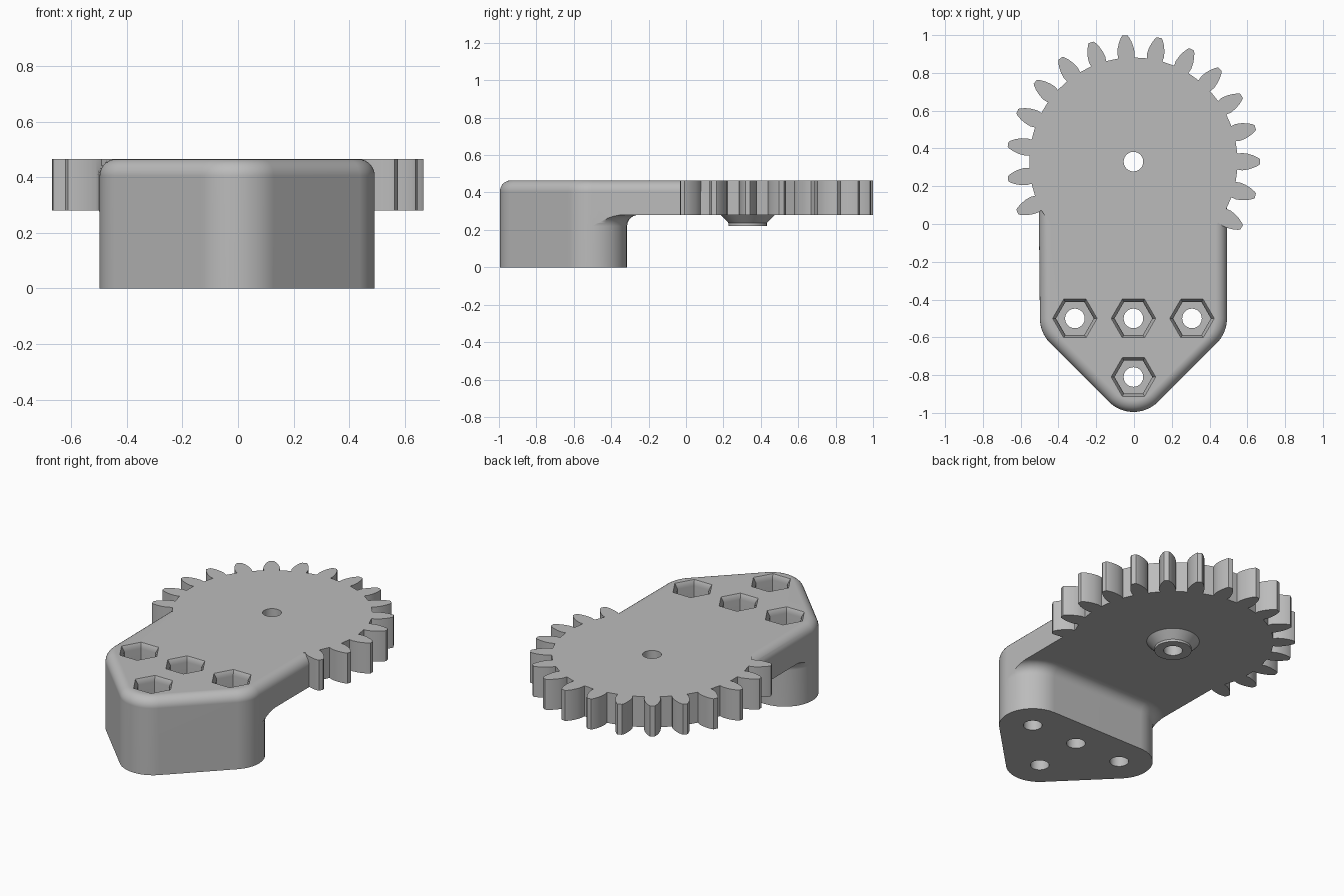
import bpy
import bmesh
from math import sin, cos, pi, radians
from mathutils import Vector

if "Cube" in bpy.data.objects:
    bpy.data.objects.remove(bpy.data.objects["Cube"], do_unlink=True)

TOP, UNDER = 0.465, 0.28           # arm and gear heights
MID_X, GEAR_Y = -0.003, 0.33
CORNER = 0.185                     # corner radius around each bolt
BOLT_X, BOLT_Y, NOSE_Y = 0.31, -0.5, -0.81

grey = bpy.data.materials.new("Matte grey")
grey.use_nodes = True
grey.diffuse_color = (0.5, 0.5, 0.5, 1)
grey.node_tree.nodes["Principled BSDF"].inputs["Base Color"].default_value = (0.5, 0.5, 0.5, 1)


def loft(name, rings):
    """Closed solid through (z, outline) rings that share a point count."""
    bm = bmesh.new()
    loops = [[bm.verts.new((x, y, z)) for x, y in outline] for z, outline in rings]
    count = len(loops[0])
    for low, high in zip(loops, loops[1:]):
        for i in range(count):
            j = (i + 1) % count
            bm.faces.new((low[i], low[j], high[j], high[i]))
    bm.faces.new(loops[0][::-1])
    bm.faces.new(loops[-1])
    bmesh.ops.recalc_face_normals(bm, faces=bm.faces)
    mesh = bpy.data.meshes.new(name)
    bm.to_mesh(mesh)
    bm.free()
    obj = bpy.data.objects.new(name, mesh)
    bpy.context.collection.objects.link(obj)
    mesh.materials.append(grey)
    return obj


def arc(x, y, radius, start, end, steps=8):
    return [(x + radius * cos(radians(start + (end - start) * i / steps)),
             y + radius * sin(radians(start + (end - start) * i / steps)))
            for i in range(steps + 1)]


def polygon(x, y, radius, sides):
    return arc(x, y, radius, 0, 360, sides)[:-1]


def combine(target, other, operation):
    """Apply a boolean and discard its operand."""
    mod = target.modifiers.new("Combine", "BOOLEAN")
    mod.operation, mod.solver, mod.object = operation, "EXACT", other
    bpy.ops.object.select_all(action="DESELECT")
    bpy.context.view_layer.objects.active = target
    target.select_set(True)
    bpy.ops.object.modifier_apply(modifier=mod.name)
    bpy.data.objects.remove(other, do_unlink=True)


# Pointed body outline, drawn in by an inset
def body_outline(inset):
    r = CORNER - inset
    side = BOLT_X + r
    return ([(MID_X - side - 0.008, 0.3), ]
            + arc(MID_X - BOLT_X, BOLT_Y, r, 180, 225)
            + arc(MID_X, NOSE_Y, r, 225, 315, 14)
            + arc(MID_X + BOLT_X, BOLT_Y, r, 315, 360)
            + [(MID_X + side, 0.3)])


ROUND = 0.06
rings = [(0, body_outline(0))]
for i in range(8):
    a = i / 7 * pi / 2
    rings.append((TOP - ROUND + ROUND * sin(a), body_outline(ROUND * (1 - cos(a)))))
body = loft("gear_arm", rings)


# Space under the arm, with a fillet behind the foot
def gap_outline(flare):
    r = CORNER + flare
    return ([(1, BOLT_Y)] + arc(MID_X + BOLT_X, BOLT_Y, r, 0, 90)
            + arc(MID_X - BOLT_X, BOLT_Y, r, 90, 180)
            + [(-1, BOLT_Y), (-1, 1), (1, 1)])


rings = [(-0.1, gap_outline(0))]
for i in range(7):
    a = i / 6 * pi / 2
    rings.append((UNDER - ROUND + ROUND * sin(a), gap_outline(ROUND * (1 - cos(a)))))
combine(body, loft("gap_cutter", rings), "DIFFERENCE")

# Gear: teeth around the free end, plain rim inside the arm
TEETH, ROOT = 23, 0.55
flank = [(ROOT, 0.042), (0.575, 0.046), (0.605, 0.042), (0.635, 0.033), (0.66, 0.021), (0.67, 0.013)]
outline = []
for k in range(-2, TEETH - 2):
    angle = 2 * pi * k / TEETH
    radial = Vector((cos(angle), sin(angle)))
    across = Vector((-sin(angle), cos(angle)))
    centre = Vector((MID_X, GEAR_Y))
    if k <= 13:
        tooth = [centre + radial * r - across * w for r, w in flank]
        tooth += [centre + radial * r + across * w for r, w in reversed(flank)]
        outline += [tuple(p) for p in tooth]
    else:
        outline.append(tuple(centre + radial * ROOT))
combine(body, loft("gear", [(UNDER, outline), (TOP, outline)]), "UNION")

# Conical boss under the gear
boss = [(UNDER + 0.03, 0.145), (UNDER, 0.145), (0.236, 0.102), (0.222, 0.102)]
combine(body, loft("boss", [(z, polygon(MID_X, GEAR_Y, r, 40)) for z, r in boss]), "UNION")


# Axle and bolt holes
def bore(x, y):
    ring = polygon(x, y, 0.052, 24)
    combine(body, loft("bore_cutter", [(-0.1, ring), (0.6, ring)]), "DIFFERENCE")


bore(MID_X, GEAR_Y)
nut_pocket = [(0.2, 0.1), (TOP - 0.03, 0.1), (TOP, 0.118), (TOP + 0.03, 0.136)]
for x, y in ((-BOLT_X, BOLT_Y), (0, BOLT_Y), (BOLT_X, BOLT_Y), (0, NOSE_Y)):
    x += MID_X
    combine(body, loft("nut_cutter", [(z, polygon(x, y, r, 6)) for z, r in nut_pocket]), "DIFFERENCE")
    bore(x, y)

# Smooth curves, crisp edges, flat large faces
bpy.ops.object.select_all(action="DESELECT")
bpy.context.view_layer.objects.active = body
body.select_set(True)
bpy.ops.object.shade_smooth_by_angle(angle=radians(30))
weighted = body.modifiers.new("Flat faces", "WEIGHTED_NORMAL")
weighted.keep_sharp = True
